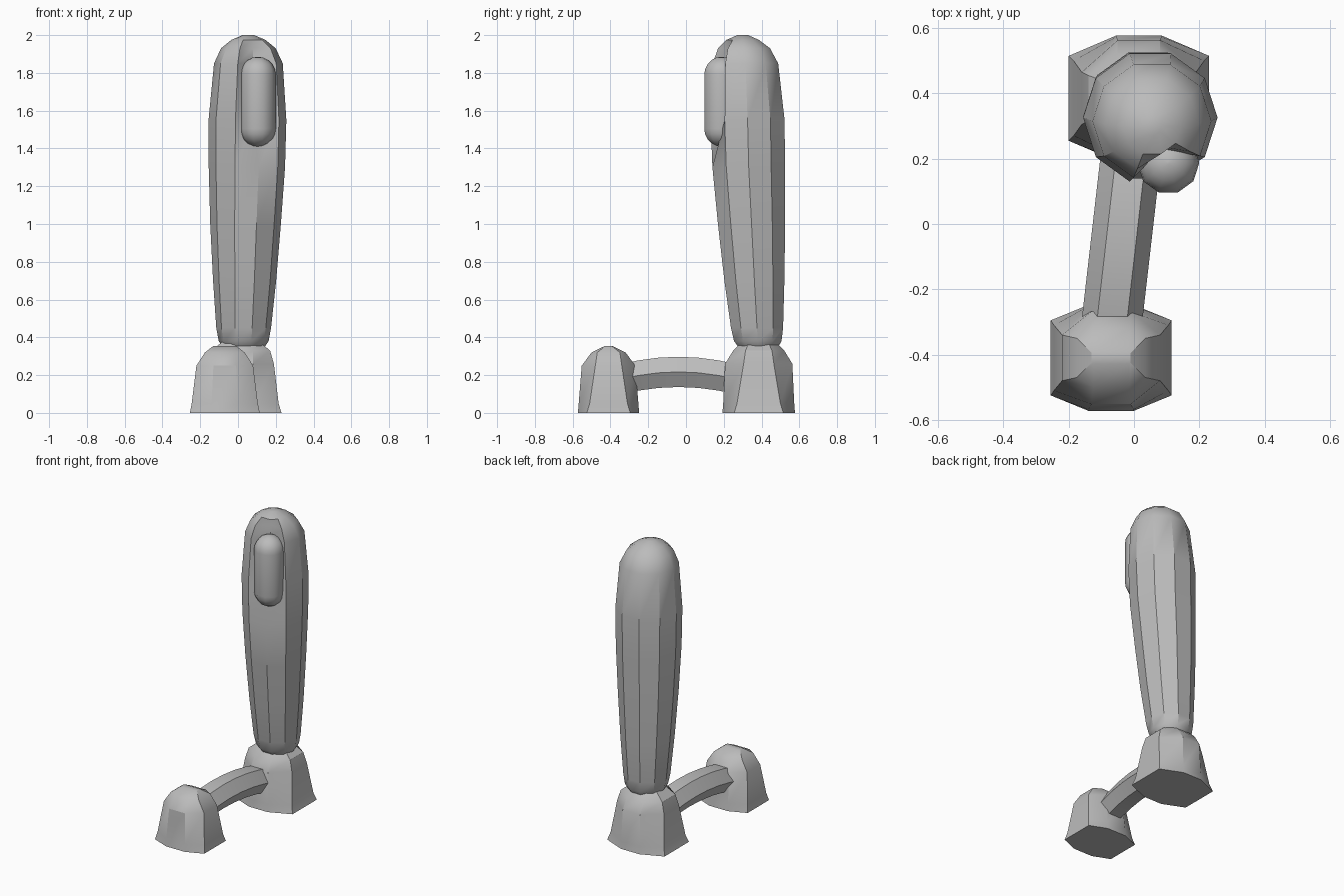
import bpy, bmesh, math
from mathutils import Vector

if "Cube" in bpy.data.objects:
    bpy.data.objects.remove(bpy.data.objects["Cube"])

grey = bpy.data.materials.new("plain grey")
grey.use_nodes = True
grey.diffuse_color = (0.5, 0.5, 0.5, 1)
grey.node_tree.nodes["Principled BSDF"].inputs["Base Color"].default_value = (0.5, 0.5, 0.5, 1)


def loft(name, rings, sharp):
    """Skin a stack of equal rings and cap both ends."""
    bm = bmesh.new()
    rows = [[bm.verts.new(p) for p in ring] for ring in rings]
    n = len(rows[0])
    for low, high in zip(rows, rows[1:]):
        for i in range(n):
            j = (i + 1) % n
            bm.faces.new((low[i], low[j], high[j], high[i]))
    bm.faces.new(rows[0][::-1])
    bm.faces.new(rows[-1])
    bmesh.ops.recalc_face_normals(bm, faces=bm.faces)
    mesh = bpy.data.meshes.new(name)
    bm.to_mesh(mesh)
    bm.free()
    mesh.materials.append(grey)
    obj = bpy.data.objects.new(name, mesh)
    bpy.context.collection.objects.link(obj)
    bpy.ops.object.select_all(action='DESELECT')
    obj.select_set(True)
    bpy.context.view_layer.objects.active = obj
    bpy.ops.object.shade_smooth_by_angle(angle=math.radians(sharp))
    return obj


def circle(x, y, z, r, n):
    return [Vector((x + r * math.cos(math.tau * i / n), y + r * math.sin(math.tau * i / n), z))
            for i in range(n)]


def octagon(cx, cy, z, ax, ay, bx, by):
    """Eight corners: side pairs at (ax, ay), front and back pairs at (bx, by)."""
    signs = [(ax, ay), (bx, by), (-bx, by), (-ax, ay), (-ax, -ay), (-bx, -by), (bx, -by), (ax, -ay)]
    return [(cx + x, cy + y, z) for x, y in signs]


# Flared feet
front_rings = [(0, .185, .115, .07, .162), (.05, .175, .1, .07, .158), (.25, .15, .07, .06, .142),
               (.32, .105, .06, .055, .09), (.355, .06, .015, .055, .018)]
loft("front_foot", [octagon(-.07, -.41, *r) for r in front_rings], 32)

back_rings = [(0, .215, .13, .07, .192), (.05, .2, .115, .07, .188), (.26, .175, .08, .065, .178),
              (.33, .155, .07, .065, .135), (.375, .1, .05, .055, .09)]
loft("back_foot", [octagon(.015, .385, *r) for r in back_rings], 32)

# Arched bar joining the feet
arch = []
for i in range(7):
    t = i / 6
    y = -.36 + .64 * t
    z = .217 - .42 * (y + .04) ** 2
    x = -.038 + .115 * (y + .04)
    arch.append([(x + dx, y, z + dz) for dx, dz in
                 ((.093, 0), (.046, .08), (-.046, .08), (-.093, 0), (-.046, -.08), (.046, -.08))])
loft("arched_bar", arch, 32)

# Tall ten-sided column, with one edge pushed in behind the capsule
profile = [(.355, .03, .382, .115), (.38, .03, .38, .132), (.45, .03, .376, .145),
           (.7, .035, .362, .167), (1, .04, .347, .187), (1.3, .047, .332, .202),
           (1.55, .05, .326, .206), (1.85, .055, .315, .182), (1.93, .055, .307, .145),
           (1.975, .055, .3, .09), (2, .055, .3, .03)]
column = []
for z, x, y, r in profile:
    ring = circle(x, y, z, r, 10)
    if 1.5 < z < 1.95:
        ring[8] = ring[8].lerp(Vector((x, y, z)), .5)
    column.append(ring)
loft("tall_column", column, 33)

# Rounded capsule in the groove
radius, bottom, top = .095, 1.505, 1.79
capsule = []
for base, start in ((bottom, -90), (top, 0)):
    for step in range(6):
        a = math.radians(start + 18 * step)
        capsule.append(circle(.105, .187, base + radius * math.sin(a),
                              max(.004, radius * math.cos(a)), 10))
loft("front_capsule", capsule, 60)
